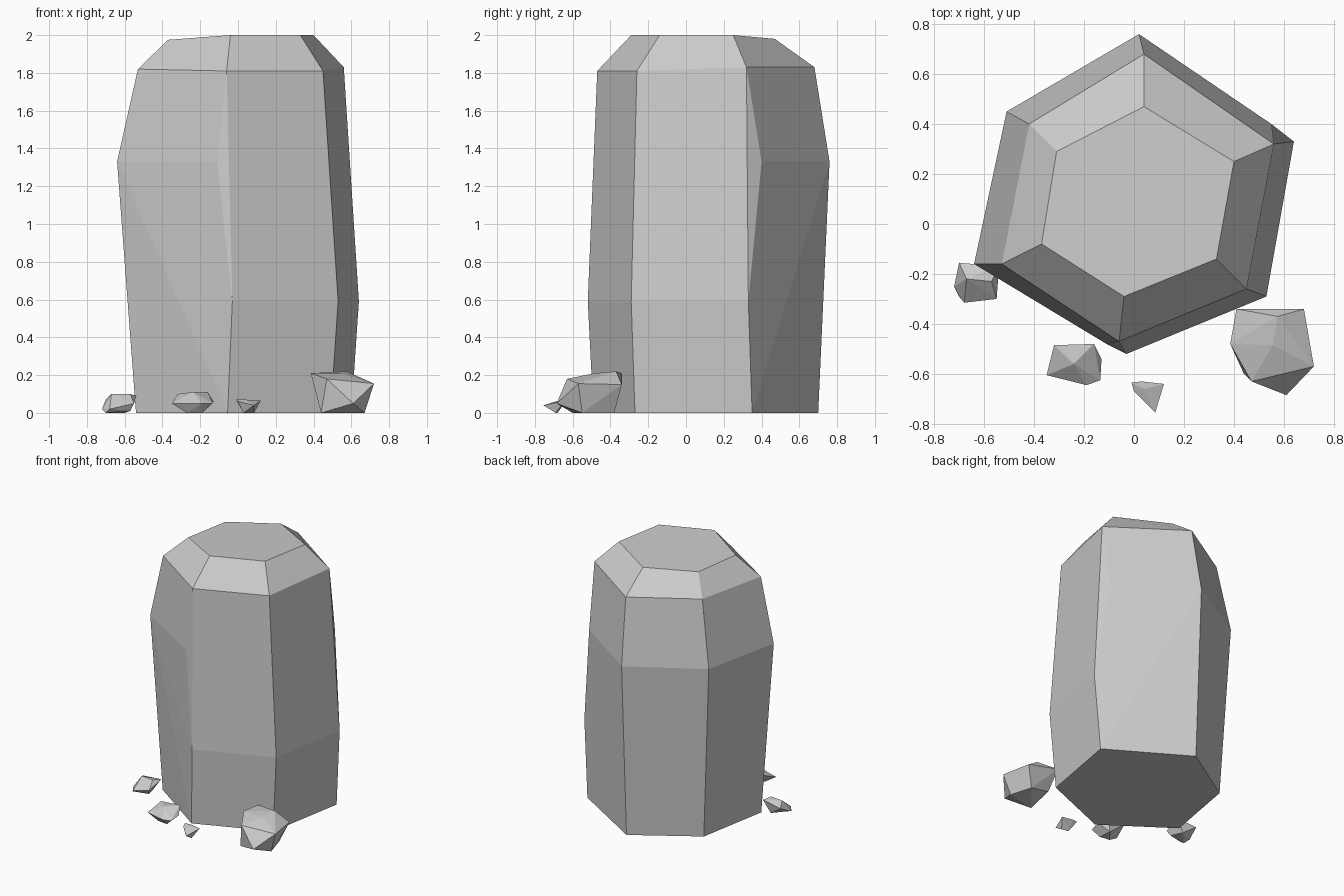
import bpy
import bmesh

default = bpy.data.objects.get("Cube")
if default:
    bpy.data.objects.remove(default, do_unlink=True)

# One plain stone colour
stone = bpy.data.materials.new("stone_grey")
stone.use_nodes = True
grey = (0.6, 0.6, 0.6, 1)
stone.diffuse_color = grey
stone.node_tree.nodes["Principled BSDF"].inputs["Base Color"].default_value = grey


def finish(name, bm):
    """Turn a bmesh into a flat shaded stone object."""
    bmesh.ops.recalc_face_normals(bm, faces=bm.faces[:])
    mesh = bpy.data.meshes.new(name)
    bm.to_mesh(mesh)
    bm.free()
    mesh.materials.append(stone)
    obj = bpy.data.objects.new(name, mesh)
    bpy.context.collection.objects.link(obj)
    return obj


# Crystal column: each corner runs cap, shoulder, waist, base
corners = {
    "back": [(.04, .47, 1.98), (.04, .68, 1.83), (.02, .76, 1.33), (.02, .7, 0)],
    "back_right": [(-.31, .29, 1.97), (-.42, .4, 1.83), (-.51, .45, 1.33), (-.44, .41, 0)],
    "front_right": [(-.37, -.08, 1.975), (-.53, -.16, 1.82), (-.64, -.16, 1.33), (-.54, -.15, 0)],
    "front": [(-.04, -.29, 2), (-.06, -.47, 1.81), (-.03, -.52, .59), (-.055, -.49, 0)],
    "front_left": [(.33, -.14, 2), (.45, -.26, 1.81), (.53, -.29, .59), (.49, -.27, 0)],
    "back_left": [(.4, .25, 2), (.56, .32, 1.83), (.64, .33, .59), (.6, .35, 0)],
}
# Chipped points where high-waisted faces meet low-waisted ones
chips = {"front": (-.11, -.48, 1.33), "back_left": (.55, .4, 1.33)}

bm = bmesh.new()
columns = {key: [bm.verts.new(p) for p in pts] for key, pts in corners.items()}
chip_verts = {key: bm.verts.new(p) for key, p in chips.items()}
names = list(columns)

for i, name in enumerate(names):
    other = names[(i + 1) % len(names)]
    a, b = columns[name], columns[other]
    bm.faces.new((a[0], a[1], b[1], b[0]))
    pair = {name, other}
    if pair in ({"front_right", "front"}, {"back_left", "back"}):
        # Mixed side: fan around the high waist, past the chip
        low_key = "front" if "front" in pair else "back_left"
        high = b if low_key == name else a
        low, chip = columns[low_key], chip_verts[low_key]
        bm.faces.new((high[1], high[2], chip, low[1]))
        bm.faces.new((low[1], chip, low[2]))
        bm.faces.new((high[2], low[2], chip))
        bm.faces.new((high[2], low[3], low[2]))
        bm.faces.new((high[2], high[3], low[3]))
    else:
        for row in (1, 2):
            bm.faces.new((a[row], a[row + 1], b[row + 1], b[row]))

for row in (0, 3):
    bm.faces.new([columns[key][row] for key in names])
finish("crystal_column", bm)

# Loose rocks: faceted hulls around a few corner points
rocks = {
    "rock_large": [
        (.41, -.34, .21), (.68, -.34, .15), (.72, -.57, .155), (.61, -.685, .05),
        (.47, -.63, .18), (.385, -.48, .21), (.575, -.37, .22), (.555, -.485, .21),
        (.44, -.6, 0), (.67, -.55, 0), (.62, -.38, 0), (.45, -.4, .04)],
    "rock_medium": [
        (-.32, -.485, .1), (-.16, -.48, .11), (-.13, -.54, .06), (-.135, -.625, .05),
        (-.19, -.645, .05), (-.35, -.605, .05), (-.24, -.56, .11),
        (-.27, -.59, 0), (-.19, -.6, 0), (-.2, -.5, 0)],
    "rock_side": [
        (-.7, -.155, .07), (-.54, -.17, .09), (-.55, -.3, .05), (-.68, -.315, .02),
        (-.72, -.25, .02), (-.67, -.22, .1), (-.57, -.23, .1),
        (-.7, -.29, 0), (-.57, -.28, .01), (-.6, -.18, 0)],
    "rock_small": [
        (-.01, -.635, .07), (.03, -.63, .07), (.12, -.64, .065), (.085, -.755, .04),
        (0, -.67, .06), (.04, -.66, .07), (.03, -.68, 0), (.085, -.69, 0)],
}
for name, points in rocks.items():
    bm = bmesh.new()
    for p in points:
        bm.verts.new(p)
    hull = bmesh.ops.convex_hull(bm, input=bm.verts[:])
    spare = {v for v in hull["geom_interior"] + hull["geom_unused"]
             if isinstance(v, bmesh.types.BMVert)}
    bmesh.ops.delete(bm, geom=list(spare), context="VERTS")
    finish(name, bm)
